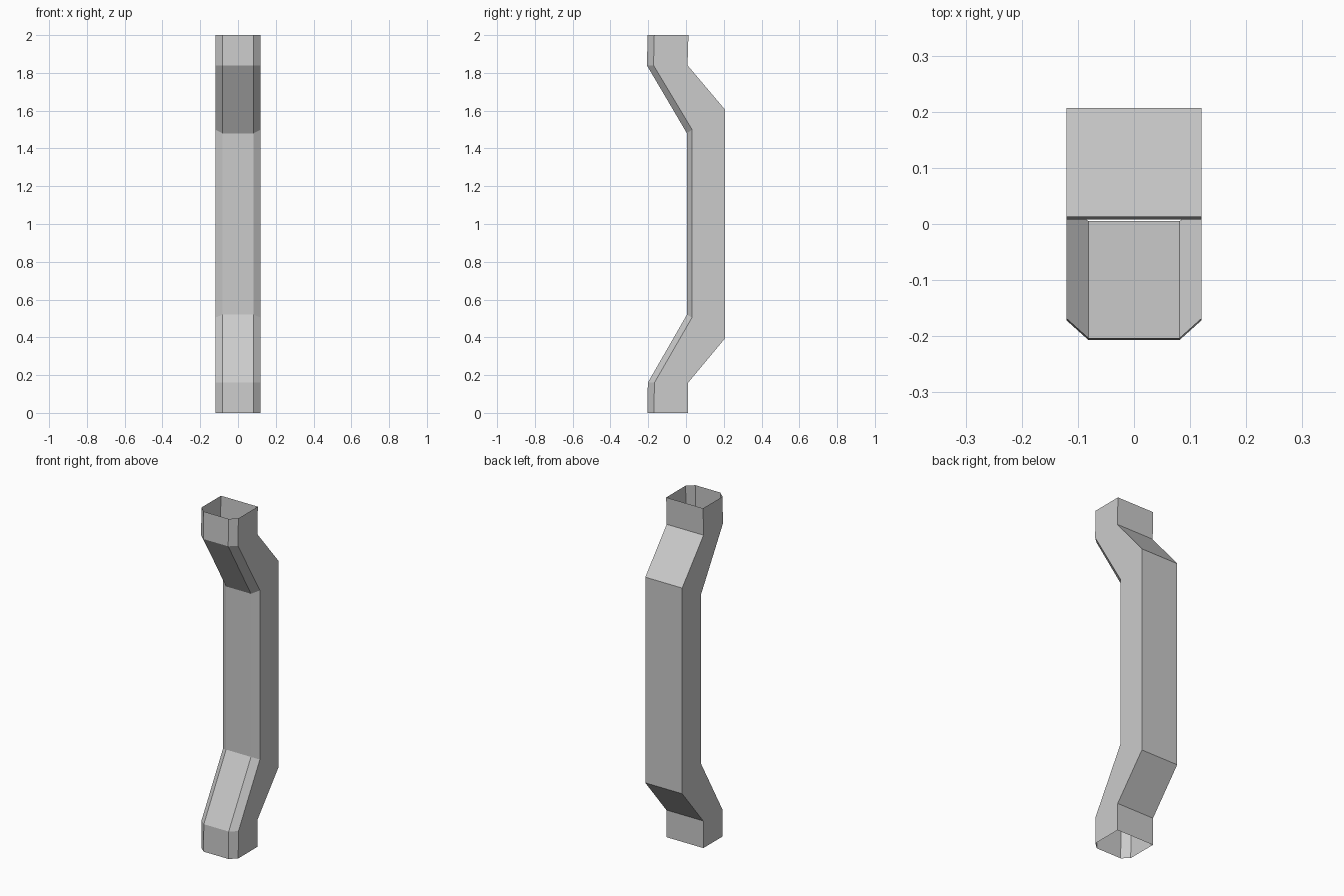
import bpy, bmesh

if "Cube" in bpy.data.objects:
    bpy.data.objects.remove(bpy.data.objects["Cube"])

# Cross-section at each bend: (y, z) for the front face, chamfer edge and back face
rings = [
    ((-0.205, 0.0), (-0.170, 0.0), (0.010, 0.0)),
    ((-0.202, 0.16), (-0.167, 0.16), (0.011, 0.16)),
    ((0.005, 0.52), (0.032, 0.505), (0.207, 0.395)),
    ((0.005, 1.48), (0.032, 1.50), (0.207, 1.605)),
    ((-0.207, 1.84), (-0.172, 1.84), (0.008, 1.84)),
    ((-0.203, 2.0), (-0.168, 2.0), (0.013, 2.0)),
]
FRONT_HALF, HALF = 0.081, 0.12

# Open-ended bent pipe, six-sided section
bm = bmesh.new()
loops = []
for f, c, b in rings:
    half = [(FRONT_HALF, *f), (HALF, *c), (HALF, *b)]
    pts = half + [(-x, y, z) for x, y, z in reversed(half)]
    loops.append([bm.verts.new(p) for p in pts])
for lo, hi in zip(loops, loops[1:]):
    for i in range(6):
        j = (i + 1) % 6
        bm.faces.new((lo[i], lo[j], hi[j], hi[i]))

mesh = bpy.data.meshes.new("bent_pipe")
bm.to_mesh(mesh)
bm.free()
pipe = bpy.data.objects.new("bent_pipe", mesh)
bpy.context.collection.objects.link(pipe)
